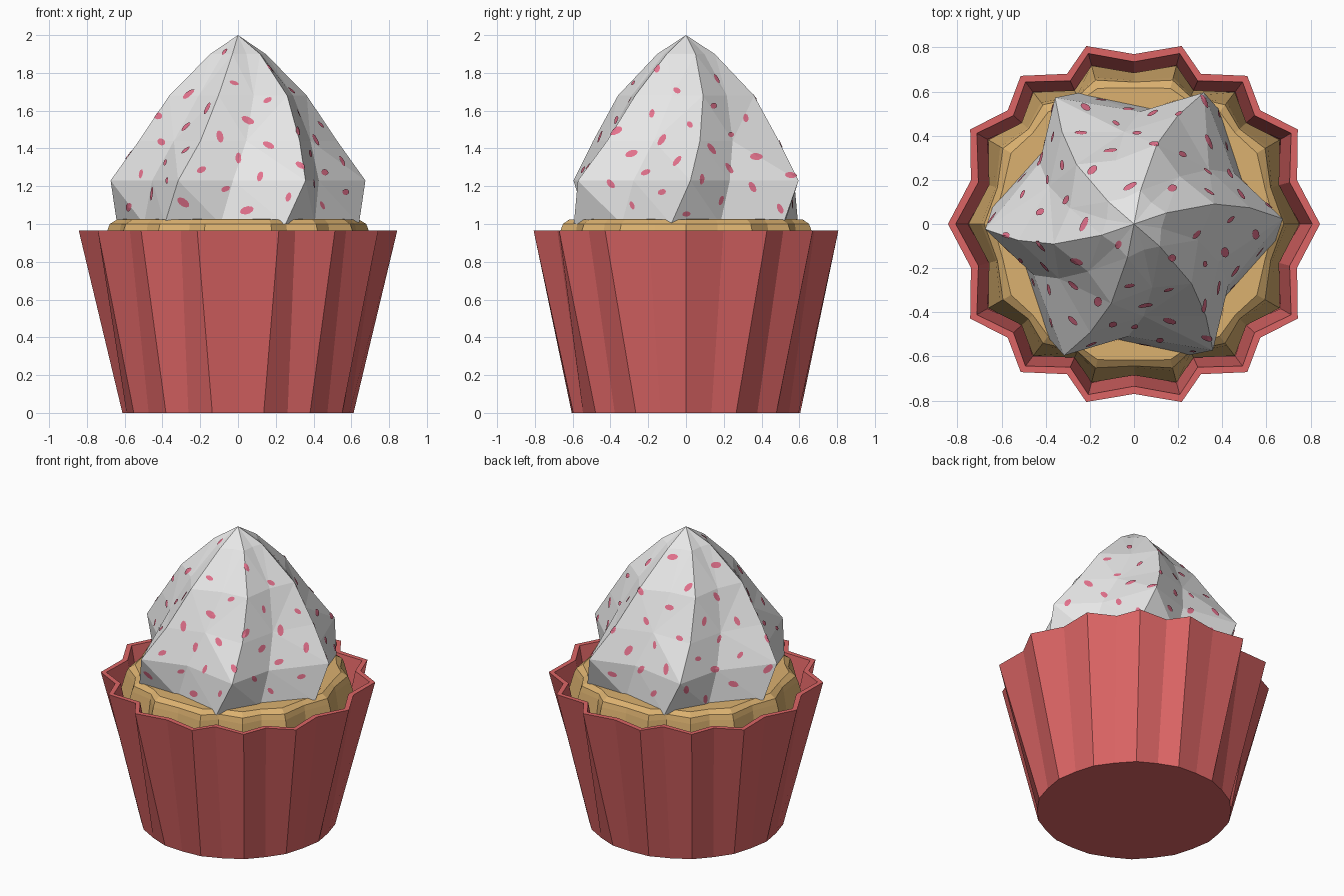
import bpy, bmesh, math
from mathutils import Vector
from mathutils.bvhtree import BVHTree

if "Cube" in bpy.data.objects:
    bpy.data.objects.remove(bpy.data.objects["Cube"])


def material(name, rgb):
    m = bpy.data.materials.new(name)
    m.diffuse_color = (*rgb, 1)
    m.use_nodes = True
    m.node_tree.nodes["Principled BSDF"].inputs["Base Color"].default_value = m.diffuse_color
    return m


RED = material("red_paper", (0.72, 0.13, 0.13))
TAN = material("tan_sponge", (0.71, 0.44, 0.16))
WHITE = material("white_cream", (0.80, 0.80, 0.80))
PINK = material("pink_sprinkle", (0.78, 0.17, 0.27))


def finish(bm, name, mat):
    mesh = bpy.data.meshes.new(name)
    bm.to_mesh(mesh)
    mesh.materials.append(mat)
    ob = bpy.data.objects.new(name, mesh)
    bpy.context.collection.objects.link(ob)
    return ob


def loft(rings, bottom=True, tip=None):
    """Skin rings of (angle in degrees, radius, z); optional floor and tip."""
    bm = bmesh.new()
    loops = [[bm.verts.new((r * math.cos(math.radians(a)), r * math.sin(math.radians(a)), z))
              for a, r, z in ring] for ring in rings]
    n = len(loops[0])
    for lo, hi in zip(loops, loops[1:]):
        for i in range(n):
            j = (i + 1) % n
            bm.faces.new((lo[i], lo[j], hi[j], hi[i]))
    if bottom:
        bm.faces.new(loops[0][::-1])
    if tip is not None:
        top = bm.verts.new((0, 0, tip))
        for i in range(n):
            bm.faces.new((loops[-1][i], loops[-1][(i + 1) % n], top))
    return bm


# Pleat outline: one quadrant, mirrored to the full circle
quad = [(0, .843), (15, .765), (30, .857), (42, .77), (52.6, .845), (66, .745), (75, .835), (90, .77)]
half = quad + [(180 - a, r) for a, r in quad[-2::-1]]
pleats = half + [(360 - a, r) for a, r in half[-2:0:-1]]
N = len(pleats)

# Paper wrapper with a thin rim and an inner wall
base = [(i * 360 / N, 0.612 if i % 2 == 0 else 0.605, 0) for i in range(N)]
rim = [(a, r, .965) for a, r in pleats]
inner_rim = [(a, r - .035, .965) for a, r in pleats]
inner_low = [(a, r - .09, .68) for a, r in pleats]
finish(loft([base, rim, inner_rim, inner_low]), "wrapper", RED)


# Sponge cake following the pleats, rounder toward the top
def cake_ring(scale, wave, z):
    return [(a, scale * (.83 + (r - .83) * wave), z) for a, r in pleats]


finish(loft([cake_ring(.89, 1, .74), cake_ring(.825, .7, .965), cake_ring(.81, .6, 1.0),
             cake_ring(.765, .4, 1.025)], tip=1.028), "sponge", TAN)

# Six-lobed cream swirl: z, ridge angle, ridge radius, valley angle, valley radius
swirl = [(1.0, -7, .645, 20, .53), (1.23, 2, .675, 27, .51), (1.44, 8, .53, 36, .42),
         (1.68, 14, .375, 46, .30), (1.90, 19, .155, 51, .125)]
rings = []
for z, ra, rr, va, vr in swirl:
    rings.append([p for k in range(6) for p in ((ra + 60 * k, rr, z), (va + 60 * k, vr, z))])
bm = loft(rings, tip=2.0)
bmesh.ops.triangulate(bm, faces=[f for f in bm.faces if len(f.verts) == 4])
bm.normal_update()
tree = BVHTree.FromBMesh(bm)
finish(bm, "cream_swirl", WHITE)

# Sprinkles: thin ovals pressed onto the cream
bm = bmesh.new()
COUNT = 76
for i in range(COUNT):
    t = (i + .5) / COUNT
    z = 1.05 + .18 * t / .27 if t < .27 else 1.98 - .75 * math.sqrt((1 - t) / .73)
    a = i * 2.39996
    d = Vector((math.cos(a), math.sin(a), 0))
    hit, nrm, _, _ = tree.ray_cast(d * 2 + Vector((0, 0, z)), -d)
    if hit is None:
        continue
    u = nrm.cross(Vector((0, 0, 1))).normalized()
    v = nrm.cross(u)
    spin = i * 1.7
    u, v = u * math.cos(spin) + v * math.sin(spin), v * math.cos(spin) - u * math.sin(spin)
    size = .75 + .35 * ((i * 7) % 5) / 4
    mid = bm.verts.new(hit + nrm * .005)
    loop = []
    for k in range(10):
        b = k * math.tau / 10
        p = hit + size * (u * .034 * math.cos(b) + v * .019 * math.sin(b))
        q, qn, _, _ = tree.find_nearest(p)
        loop.append(bm.verts.new(q + qn * .005))
    for k in range(10):
        f = bm.faces.new((mid, loop[k], loop[(k + 1) % 10]))
        f.normal_update()
        if f.normal.dot(nrm) < 0:
            f.normal_flip()
finish(bm, "sprinkles", PINK)
